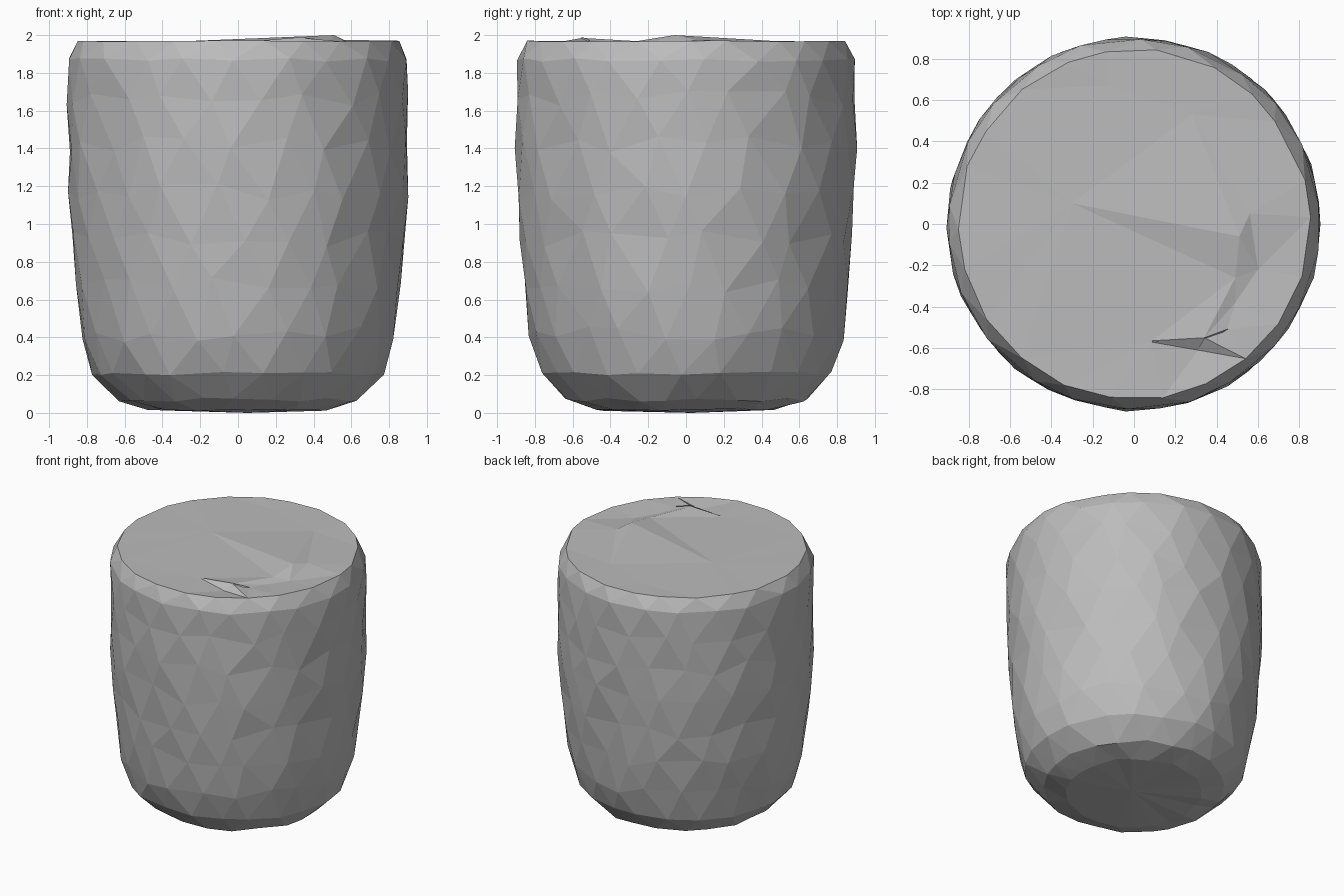
import bpy
import math
import random
from mathutils import Vector
from mathutils.geometry import delaunay_2d_cdt

random.seed(4)
SIDES = 22

cube = bpy.data.objects.get("Cube")
if cube:
    bpy.data.objects.remove(cube, do_unlink=True)

grey = bpy.data.materials.new("plain grey")
grey.use_nodes = True
colour = (0.5, 0.5, 0.5, 1)
grey.diffuse_color = colour
grey.node_tree.nodes["Principled BSDF"].inputs["Base Color"].default_value = colour


def add_object(name, verts, faces):
    mesh = bpy.data.meshes.new(name)
    mesh.from_pydata(verts, [], faces)
    mesh.materials.append(grey)
    mesh.validate()
    obj = bpy.data.objects.new(name, mesh)
    bpy.context.collection.objects.link(obj)
    return obj


# Body profile from base to rim: radius, height
profile = [(0.48, 0.02), (0.64, 0.07), (0.77, 0.21), (0.83, 0.42),
           (0.865, 0.67), (0.885, 0.92), (0.9, 1.17), (0.903, 1.42),
           (0.903, 1.66), (0.897, 1.87), (0.85, 1.968)]
last = len(profile) - 1

# Staggered, slightly uneven rings give the hewn facets
verts = []
for ring, (radius, height) in enumerate(profile):
    wobble = 0.045 if 2 < ring < last - 1 else 0.01
    for i in range(SIDES):
        a = 2 * math.pi * (i + 0.5 * (ring % 2) + random.uniform(-0.2, 0.2)) / SIDES
        r = radius + random.uniform(-0.007, 0.005)
        z = height + random.uniform(-wobble, wobble) * (0.3 if ring == last else 1)
        verts.append((r * math.cos(a), r * math.sin(a), z))

faces = []
for ring in range(last):
    low, high, odd = ring * SIDES, (ring + 1) * SIDES, ring % 2
    for i in range(SIDES):
        j = (i + 1) % SIDES
        if odd:
            faces += [(low + i, low + j, high + j), (low + i, high + j, high + i)]
        else:
            faces += [(low + i, low + j, high + i), (low + j, high + j, high + i)]

# Base: shallow fan to a slightly lower middle
centre = len(verts)
verts.append((0.05, 0.03, 0))
faces += [(centre, (i + 1) % SIDES, i) for i in range(SIDES)]

# Top: near-flat skin with a few creases and raised folds
creases = [(-0.12, 0.67, 1.965), (0.28, 0.53, 1.965), (0.56, 0.05, 1.975),
           (0.51, -0.06, 2.0), (0.6, -0.22, 1.95), (0.49, -0.26, 1.968),
           (0.49, -0.38, 1.955), (0.45, -0.51, 1.965), (0.34, -0.55, 1.985),
           (0.08, -0.57, 1.966), (0.31, -0.61, 1.945), (-0.3, 0.1, 1.967)]
rim = list(range(last * SIDES, (last + 1) * SIDES))
first = len(verts)
verts += creases
ids = rim + list(range(first, len(verts)))
flat = [Vector(verts[i][:2]) for i in ids]
edges = [(i, (i + 1) % SIDES) for i in range(SIDES)]
result = delaunay_2d_cdt(flat, edges, [], 1, 1e-5)
for face in result[2]:
    faces.append(tuple(ids[result[3][v][0]] for v in face))

add_object("rounded_cup_body", verts, faces)

# Loose sliver folded over the crease at the front of the top
add_object("top_fold", [(0.08, -0.565, 1.968), (0.34, -0.55, 1.99),
                        (0.46, -0.505, 1.972), (0.31, -0.6, 1.955)],
           [(0, 3, 1), (1, 3, 2)])
